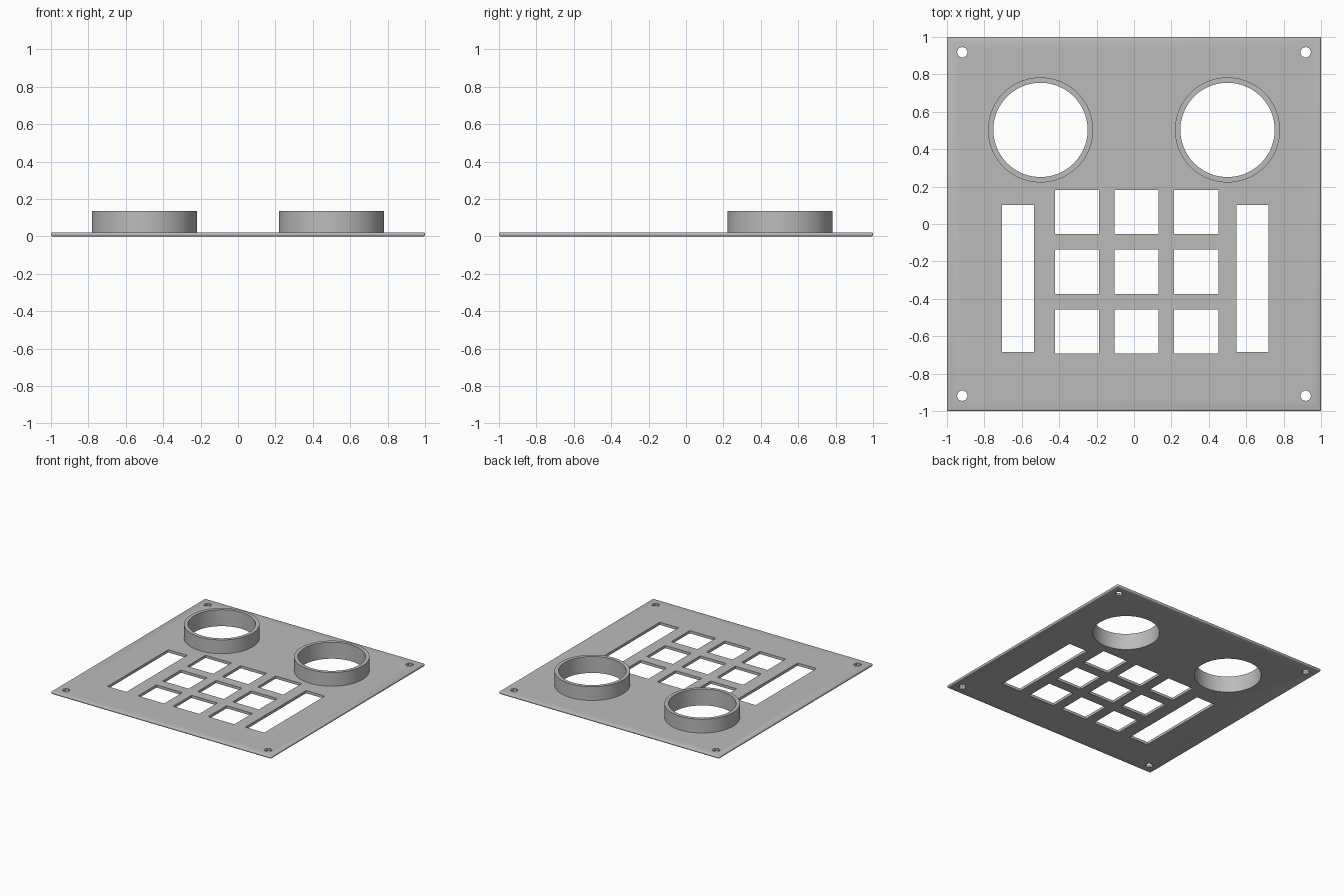
import bpy, bmesh, math
from mathutils import Matrix

cube = bpy.data.objects.get("Cube")
if cube:
    bpy.data.objects.remove(cube, do_unlink=True)

THICK = 0.022
RING_TOP = 0.135
RING_X, RING_Y = 0.5, 0.503
R_IN, R_OUT = 0.252, 0.281
SIDES = 96

grey = bpy.data.materials.new("plain_grey")
grey.use_nodes = True
COLOUR = (0.5, 0.5, 0.5, 1)
grey.diffuse_color = COLOUR
grey.node_tree.nodes["Principled BSDF"].inputs["Base Color"].default_value = COLOUR


def finish(name, bm):
    mesh = bpy.data.meshes.new(name)
    bmesh.ops.recalc_face_normals(bm, faces=bm.faces)
    bm.to_mesh(mesh)
    bm.free()
    mesh.materials.append(grey)
    obj = bpy.data.objects.new(name, mesh)
    bpy.context.collection.objects.link(obj)
    return obj


def add_box(bm, x, y, z, sx, sy, sz):
    mat = Matrix.Translation((x, y, z)) @ Matrix.Diagonal((sx, sy, sz, 1))
    return bmesh.ops.create_cube(bm, size=1, matrix=mat)


def add_drill(bm, x, y, radius, sides):
    bmesh.ops.create_cone(bm, cap_ends=True, segments=sides, radius1=radius,
                          radius2=radius, depth=0.2,
                          matrix=Matrix.Translation((x, y, 0)))


def smooth(obj):
    bpy.ops.object.select_all(action='DESELECT')
    obj.select_set(True)
    bpy.context.view_layer.objects.active = obj
    bpy.ops.object.shade_smooth_by_angle(angle=math.radians(30))


# Thin square plate with softened edges
bm = bmesh.new()
add_box(bm, 0, 0, THICK / 2, 2, 2, THICK)
bmesh.ops.bevel(bm, geom=bm.edges[:], offset=0.009, segments=3,
                profile=0.5, affect='EDGES')
plate = finish("panel_plate", bm)

# All openings in one cutter
bm = bmesh.new()
for row in range(3):
    for col in range(3):
        add_box(bm, 0.014 + (col - 1) * 0.319, -0.255 - (row - 1) * 0.319, 0,
                0.236, 0.236, 0.2)
for x in (-0.62, 0.633):
    add_box(bm, x, -0.292, 0, 0.171, 0.787, 0.2)
for sx in (-1, 1):
    add_drill(bm, sx * RING_X, RING_Y, R_IN, SIDES)
    for sy in (-1, 1):
        add_drill(bm, sx * 0.918, sy * 0.918, 0.029, 8)
cutter = finish("opening_cutter", bm)
cutter.hide_render = True

cut = plate.modifiers.new("openings", 'BOOLEAN')
cut.operation = 'DIFFERENCE'
cut.solver = 'EXACT'
cut.object = cutter
bpy.context.view_layer.objects.active = plate
bpy.ops.object.modifier_apply(modifier=cut.name)
bpy.data.objects.remove(cutter, do_unlink=True)
smooth(plate)

# Raised collars around the round openings
for side, sx in (("right", -1), ("left", 1)):
    bm = bmesh.new()
    loops = []
    for r, z in ((R_IN, THICK), (R_OUT, THICK), (R_OUT, RING_TOP), (R_IN, RING_TOP)):
        loops.append([bm.verts.new((sx * RING_X + r * math.sin(a), RING_Y + r * math.cos(a), z))
                      for a in (math.tau * i / SIDES for i in range(SIDES))])
    for k, low in enumerate(loops):
        high = loops[(k + 1) % len(loops)]
        for i in range(SIDES):
            j = (i + 1) % SIDES
            bm.faces.new((low[i], low[j], high[j], high[i]))
    smooth(finish(side + "_collar", bm))
